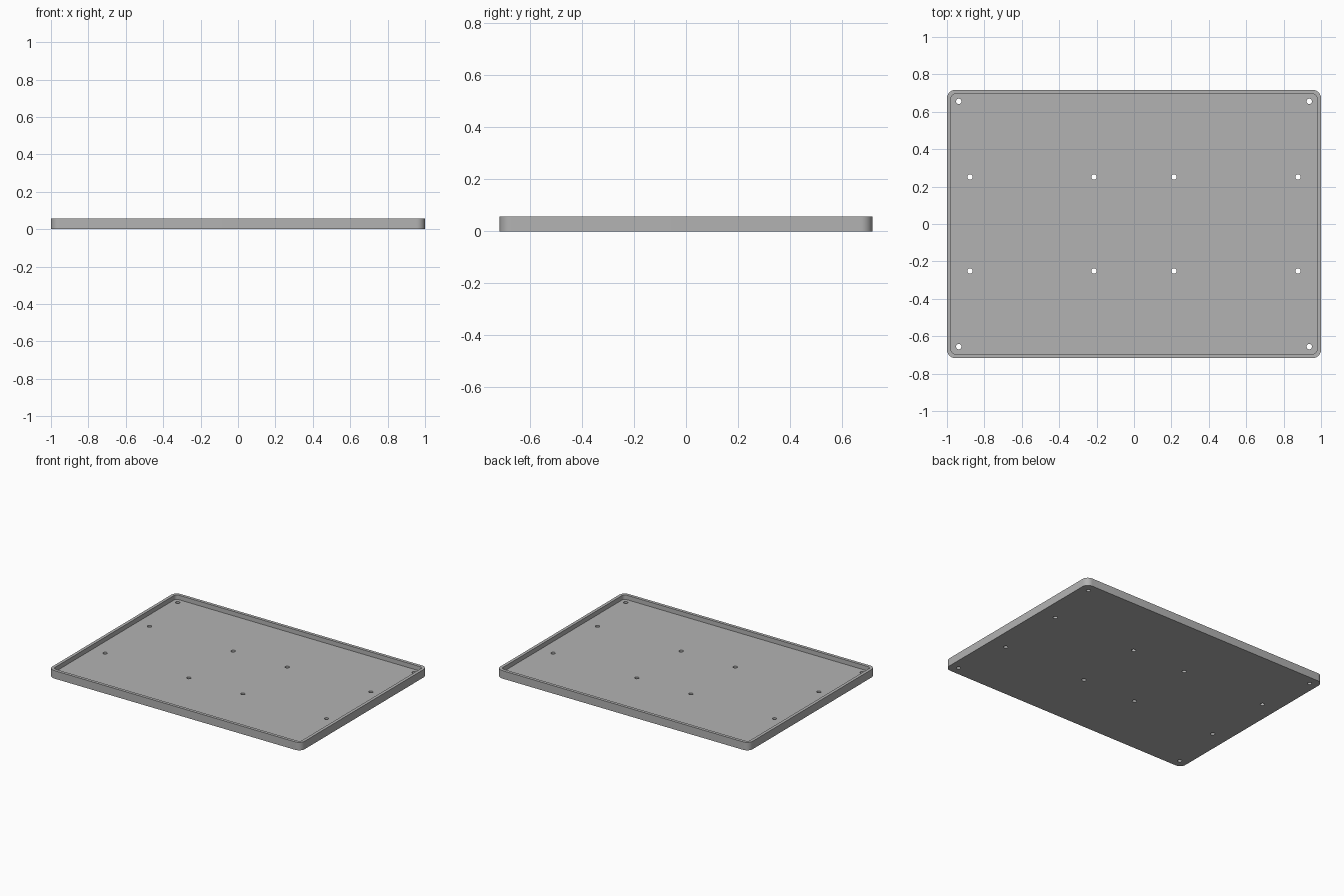
import bpy, bmesh, math
from mathutils import Matrix

if "Cube" in bpy.data.objects:
    bpy.data.objects.remove(bpy.data.objects["Cube"])

HX, HY, HEIGHT = 1.0, 0.717, 0.057      # tray half sizes and height
WALL, FLOOR, RADIUS = 0.022, 0.025, 0.045
HOLE_R = 0.0145


def make_object(name, bm):
    bmesh.ops.recalc_face_normals(bm, faces=bm.faces)
    mesh = bpy.data.meshes.new(name)
    bm.to_mesh(mesh)
    bm.free()
    ob = bpy.data.objects.new(name, mesh)
    bpy.context.collection.objects.link(ob)
    return ob


def rounded_slab(name, hx, hy, r, z0, z1, steps=10):
    bm = bmesh.new()
    verts = []
    for q, (sx, sy) in enumerate([(1, 1), (-1, 1), (-1, -1), (1, -1)]):
        for i in range(steps + 1):
            a = math.pi / 2 * (q + i / steps)
            verts.append(bm.verts.new((sx * (hx - r) + r * math.cos(a),
                                       sy * (hy - r) + r * math.sin(a), z0)))
    face = bm.faces.new(verts)
    ext = bmesh.ops.extrude_face_region(bm, geom=[face], use_keep_orig=True)
    top = [v for v in ext["geom"] if isinstance(v, bmesh.types.BMVert)]
    bmesh.ops.translate(bm, verts=top, vec=(0, 0, z1 - z0))
    return make_object(name, bm)


# Tray body and the pocket that leaves a thin raised rim
tray = rounded_slab("tray", HX, HY, RADIUS, 0, HEIGHT)
pocket = rounded_slab("pocket_cutter", HX - WALL, HY - WALL, RADIUS - WALL, FLOOR, HEIGHT + 0.1)

# Screw holes, mirrored into all four quadrants
bm = bmesh.new()
for x, y in [(0.937, 0.656), (0.877, 0.251), (0.214, 0.251)]:
    for sx in (-1, 1):
        for sy in (-1, 1):
            bmesh.ops.create_cone(bm, cap_ends=True, segments=24, radius1=HOLE_R,
                                  radius2=HOLE_R, depth=0.3,
                                  matrix=Matrix.Translation((sx * x, sy * y, 0)))
holes = make_object("hole_cutter", bm)

# Cut, then remove the cutters
bpy.context.view_layer.objects.active = tray
tray.select_set(True)
for cutter in (pocket, holes):
    cutter.hide_render = True
    mod = tray.modifiers.new("cut", "BOOLEAN")
    mod.operation = "DIFFERENCE"
    mod.solver = "EXACT"
    mod.object = cutter
    bpy.ops.object.modifier_apply(modifier=mod.name)
    bpy.data.objects.remove(cutter)

# Plain grey finish, smooth round corners with sharp edges
grey = bpy.data.materials.new("grey")
grey.diffuse_color = (0.45, 0.45, 0.45, 1)
grey.use_nodes = True
grey.node_tree.nodes["Principled BSDF"].inputs["Base Color"].default_value = grey.diffuse_color
tray.data.materials.clear()
tray.data.materials.append(grey)
bpy.ops.object.shade_smooth_by_angle(angle=math.radians(30))
